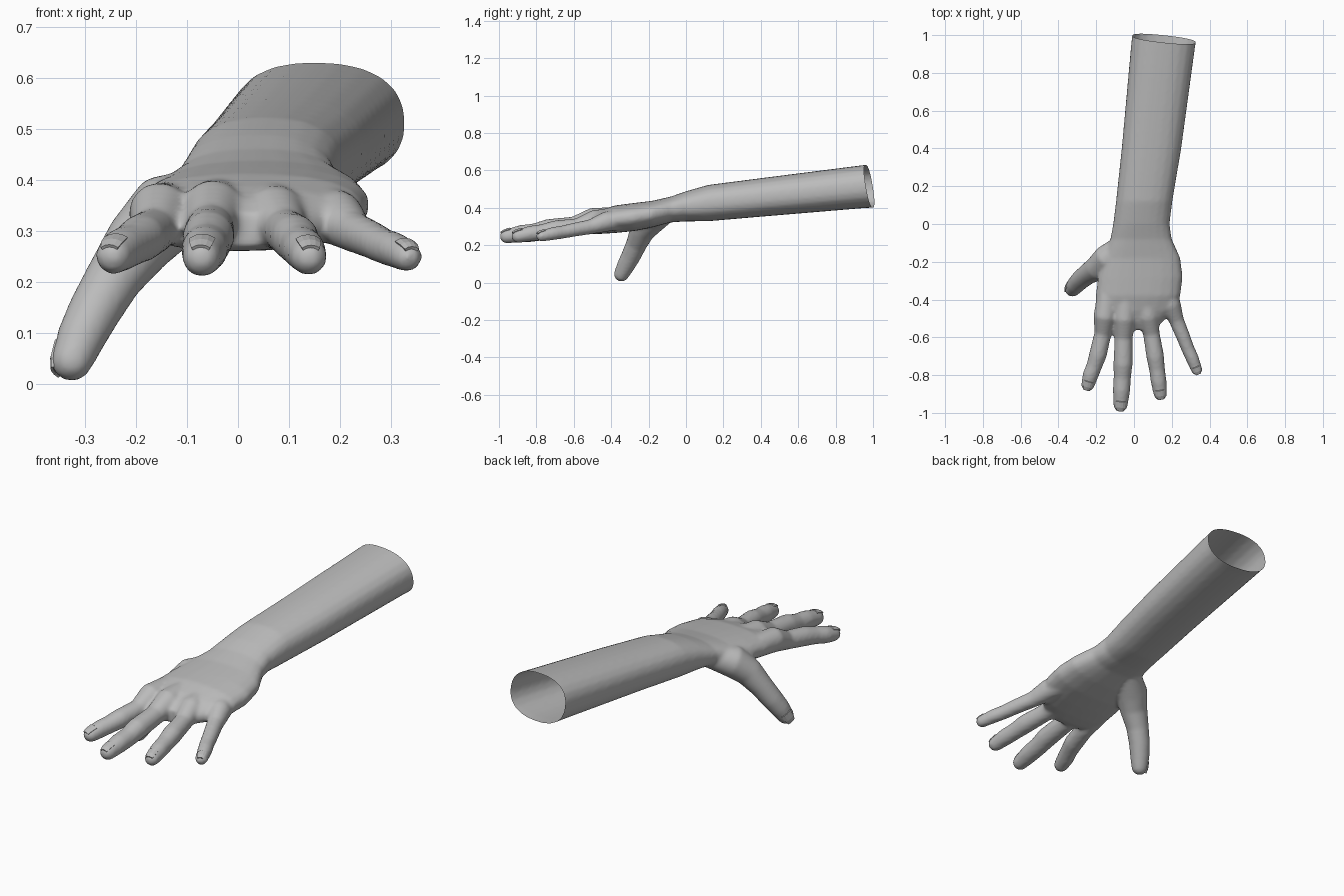
import bpy, bmesh, math
from mathutils import Vector

if "Cube" in bpy.data.objects:
    bpy.data.objects.remove(bpy.data.objects["Cube"])

skin = bpy.data.materials.new("neutral_grey")
skin.diffuse_color = (0.5, 0.5, 0.5, 1)
skin.use_nodes = True
skin.node_tree.nodes["Principled BSDF"].inputs["Base Color"].default_value = skin.diffuse_color

body = bmesh.new()


def loft(rings, n=20, power=2.0):
    """Closed tube; each ring is centre, side axis, up axis, half width, half height."""
    loops = []
    for c, s, u, w, h in rings:
        loop = []
        for i in range(n):
            a = math.tau * i / n
            ca, sa = math.cos(a), math.sin(a)
            k = (abs(ca) ** power + abs(sa) ** power) ** (-1 / power)
            loop.append(body.verts.new(c + s * (w * k * ca) + u * (h * k * sa)))
        loops.append(loop)
    for a, b in zip(loops, loops[1:]):
        for i in range(n):
            j = (i + 1) % n
            body.faces.new((a[i], a[j], b[j], b[i]))
    body.faces.new(loops[0][::-1])
    body.faces.new(loops[-1])


def digit(path, up):
    """Tapered finger with a rounded tip; path points are x, y, z, radius."""
    pts = [Vector(p[:3]) for p in path]
    rad = [p[3] for p in path]
    end = (pts[-1] - pts[-2]).normalized()
    r, tip = rad[-1], pts[-1]
    for f in (0.4, 0.75, 0.95):
        pts.append(tip + end * r * f)
        rad.append(r * math.sqrt(1 - f * f))
    rings = []
    for i, p in enumerate(pts):
        t = (pts[min(i + 1, len(pts) - 1)] - pts[max(i - 1, 0)]).normalized()
        s = t.cross(up).normalized()
        rings.append((p, s, s.cross(t), rad[i], rad[i]))
    loft(rings)


# forearm and palm: y, left x, right x, bottom z, top z
sections = [
    (1.08, 0.00, 0.345, 0.405, 0.645),
    (0.95, -0.015, 0.325, 0.398, 0.628),
    (0.40, -0.065, 0.25, 0.352, 0.558),
    (0.12, -0.095, 0.203, 0.328, 0.522),
    (0.00, -0.11, 0.188, 0.327, 0.488),
    (-0.08, -0.125, 0.20, 0.322, 0.46),
    (-0.18, -0.165, 0.245, 0.295, 0.437),
    (-0.28, -0.19, 0.258, 0.275, 0.425),
    (-0.38, -0.203, 0.245, 0.265, 0.412),
    (-0.46, -0.205, 0.21, 0.26, 0.387),
    (-0.52, -0.185, 0.15, 0.26, 0.362),
    (-0.56, -0.14, 0.10, 0.267, 0.335),
]
loft([(Vector(((l + r) / 2, y, (b + t) / 2)), Vector((1, 0, 0)), Vector((0, 0, 1)),
       (r - l) / 2, (t - b) / 2) for y, l, r, b, t in sections], 24, 2.4)

# fingers and thumb
UP = Vector((0, 0, 1))
THUMB_UP = Vector((-0.8, 0.5, 0.2)).normalized()
digits = {
    "index": ([(-0.14, -0.38, 0.34, 0.055), (-0.155, -0.49, 0.335, 0.060),
               (-0.165, -0.58, 0.30, 0.045), (-0.19, -0.69, 0.285, 0.047),
               (-0.21, -0.75, 0.272, 0.042), (-0.23, -0.80, 0.262, 0.042),
               (-0.244, -0.850, 0.250, 0.036)], UP),
    "middle": ([(-0.04, -0.38, 0.35, 0.055), (-0.05, -0.50, 0.337, 0.062),
                (-0.055, -0.60, 0.305, 0.048), (-0.058, -0.74, 0.288, 0.051),
                (-0.062, -0.81, 0.270, 0.046), (-0.066, -0.88, 0.262, 0.046),
                (-0.071, -0.958, 0.247, 0.038)], UP),
    "ring": ([(0.06, -0.38, 0.345, 0.055), (0.075, -0.49, 0.33, 0.058),
              (0.092, -0.58, 0.30, 0.044), (0.112, -0.70, 0.285, 0.047),
              (0.122, -0.77, 0.270, 0.042), (0.13, -0.83, 0.262, 0.042),
              (0.139, -0.898, 0.248, 0.036)], UP),
    "little": ([(0.16, -0.32, 0.34, 0.055), (0.195, -0.43, 0.325, 0.054),
                (0.225, -0.51, 0.298, 0.040), (0.262, -0.60, 0.282, 0.037),
                (0.285, -0.66, 0.270, 0.035), (0.308, -0.71, 0.262, 0.035),
                (0.332, -0.772, 0.249, 0.030)], UP),
    "thumb": ([(-0.05, -0.10, 0.375, 0.055), (-0.14, -0.185, 0.335, 0.078),
               (-0.195, -0.235, 0.275, 0.068), (-0.245, -0.265, 0.205, 0.056),
               (-0.283, -0.295, 0.14, 0.052), (-0.308, -0.322, 0.09, 0.048),
               (-0.326, -0.345, 0.045, 0.041)], THUMB_UP),
}
for path, up in digits.values():
    digit(path, up)

# fuse everything into one skin
mesh = bpy.data.meshes.new("arm_and_hand")
bmesh.ops.recalc_face_normals(body, faces=body.faces)
body.to_mesh(mesh)
body.free()
arm = bpy.data.objects.new("arm_and_hand", mesh)
bpy.context.collection.objects.link(arm)
bpy.context.view_layer.objects.active = arm
arm.select_set(True)
fuse = arm.modifiers.new("fuse", 'REMESH')
fuse.mode = 'VOXEL'
fuse.voxel_size = 0.009
soften = arm.modifiers.new("soften", 'SMOOTH')
soften.factor = 0.5
soften.iterations = 7
for name in ("fuse", "soften"):
    bpy.ops.object.modifier_apply(modifier=name)

# open, slanted cut at the elbow end
bm = bmesh.new()
bm.from_mesh(arm.data)
bmesh.ops.bisect_plane(bm, geom=bm.verts[:] + bm.edges[:] + bm.faces[:],
                       plane_co=(0.155, 0.98, 0.515), plane_no=(0.11, 1, 0.17),
                       clear_outer=True)
bm.to_mesh(arm.data)
bm.free()
arm.data.materials.clear()
arm.data.materials.append(skin)
bpy.ops.object.shade_smooth()


# nails: thin curved plates with a raised cuticle edge
def nail(name, path, up):
    a, b = Vector(path[-2][:3]), Vector(path[-1][:3])
    r = path[-1][3]
    t = (b - a).normalized()
    s = t.cross(up).normalized()
    u = s.cross(t)
    bm = bmesh.new()
    grid = []
    for along, lift in ((-0.75, 1.0), (-0.65, 1.13), (0.2, 1.03), (0.75, 0.82)):
        row = []
        for i in range(5):
            ang = (i - 2) * 0.32
            row.append(bm.verts.new(b + t * r * along + s * r * lift * math.sin(ang)
                                    + u * r * lift * math.cos(ang)))
        grid.append(row)
    for p, q in zip(grid, grid[1:]):
        for i in range(4):
            bm.faces.new((p[i], p[i + 1], q[i + 1], q[i]))
    bmesh.ops.recalc_face_normals(bm, faces=bm.faces)
    if sum((f.normal for f in bm.faces), Vector()).dot(u) < 0:
        bmesh.ops.reverse_faces(bm, faces=bm.faces)
    me = bpy.data.meshes.new(name)
    bm.to_mesh(me)
    bm.free()
    me.materials.append(skin)
    ob = bpy.data.objects.new(name, me)
    bpy.context.collection.objects.link(ob)
    plate = ob.modifiers.new("plate", 'SOLIDIFY')
    plate.thickness = 0.006


for key, (path, up) in digits.items():
    nail(key + "_nail", path, up)
